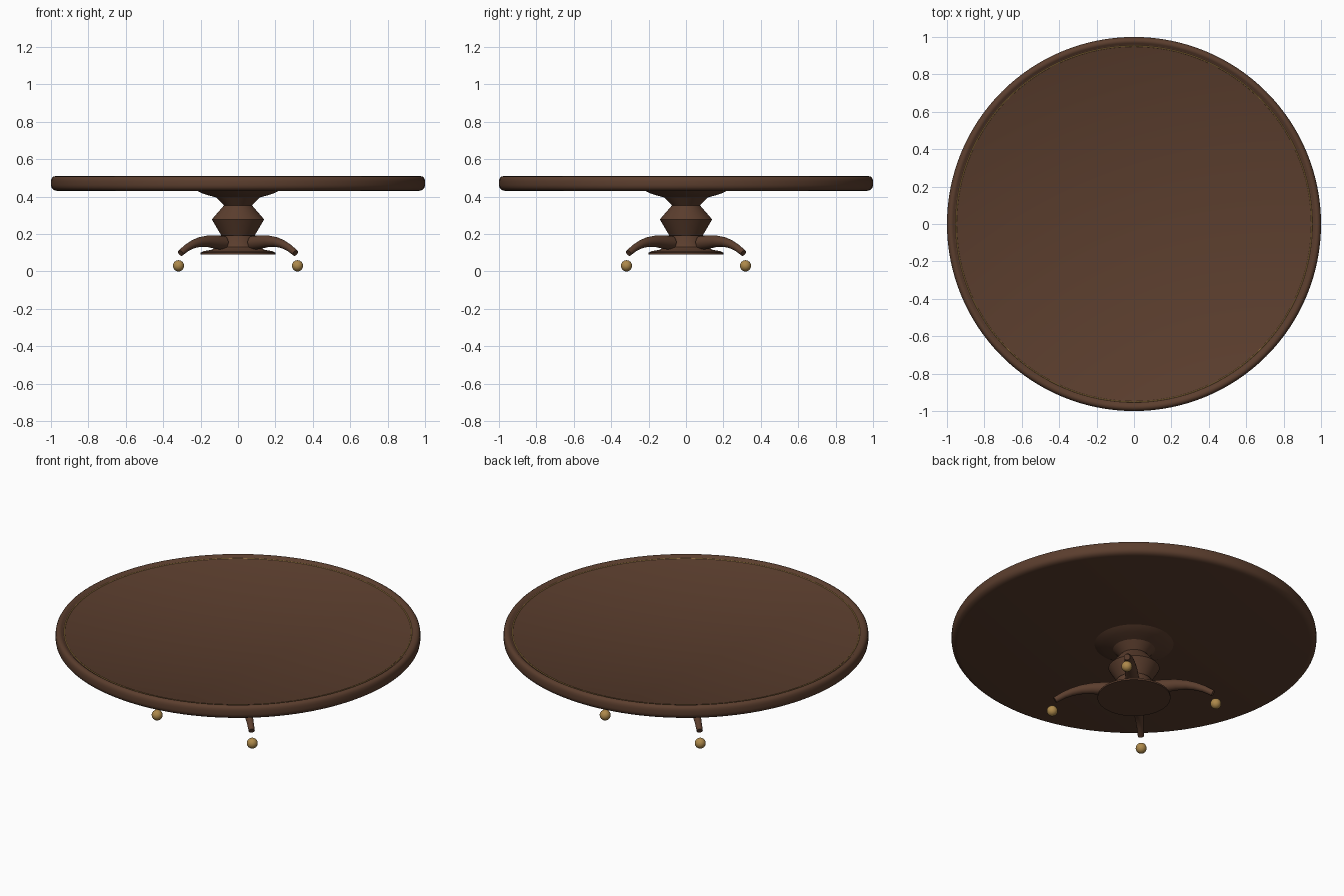
import bpy, math
from mathutils import Vector

if "Cube" in bpy.data.objects:
    bpy.data.objects.remove(bpy.data.objects["Cube"])


def material(name, rgb):
    m = bpy.data.materials.new(name)
    m.diffuse_color = (*rgb, 1)
    m.use_nodes = True
    m.node_tree.nodes["Principled BSDF"].inputs["Base Color"].default_value = m.diffuse_color
    return m


wood = material("dark_wood", (0.105, 0.048, 0.027))
gold = material("brass", (0.42, 0.25, 0.07))


def finish(ob, mat, angle=30):
    ob.data.materials.append(mat)
    bpy.ops.object.select_all(action='DESELECT')
    ob.select_set(True)
    bpy.context.view_layer.objects.active = ob
    bpy.ops.object.shade_smooth_by_angle(angle=math.radians(angle))


def skin(name, rings, mat, angle=30):
    """Join rings of points into a closed tube with capped ends."""
    n = len(rings[0])
    verts = [p for ring in rings for p in ring]
    faces = [(i * n + j, i * n + (j + 1) % n, (i + 1) * n + (j + 1) % n, (i + 1) * n + j)
             for i in range(len(rings) - 1) for j in range(n)]
    faces += [tuple(reversed(range(n))), tuple(range(len(verts) - n, len(verts)))]
    me = bpy.data.meshes.new(name)
    me.from_pydata(verts, [], faces)
    ob = bpy.data.objects.new(name, me)
    bpy.context.collection.objects.link(ob)
    finish(ob, mat, angle)
    return ob


def lathe(name, profile, n, mat):
    rings = [[(r * math.cos(2 * math.pi * j / n), r * math.sin(2 * math.pi * j / n), z)
              for j in range(n)] for r, z in profile]
    return skin(name, rings, mat)


# Round top with a bullnose edge and a slightly raised rim
lathe("table_top", [(0.965, 0.430), (0.980, 0.433), (0.991, 0.440), (0.998, 0.450),
                    (1.0, 0.462), (1.0, 0.482), (0.998, 0.494), (0.993, 0.503),
                    (0.985, 0.508), (0.976, 0.509), (0.968, 0.506), (0.961, 0.500),
                    (0.955, 0.497)], 128, wood)

# Thin brass inlay around the playing surface
bpy.ops.mesh.primitive_torus_add(major_radius=0.951, minor_radius=0.003, major_segments=128,
                                 minor_segments=8, location=(0, 0, 0.497))
bpy.context.object.name = "brass_inlay"
finish(bpy.context.object, gold)

# Turned pedestal: mounting plate, waist, belly
lathe("pedestal", [(0.085, 0.185), (0.14, 0.278), (0.075, 0.353), (0.115, 0.395),
                   (0.14, 0.402), (0.17, 0.410), (0.20, 0.421), (0.22, 0.432)], 48, wood)

# Base block with flange
lathe("base", [(0.20, 0.090), (0.20, 0.100), (0.185, 0.108), (0.14, 0.116),
               (0.115, 0.130), (0.105, 0.150), (0.098, 0.192)], 48, wood)

# Four arched legs on the diagonals, each above a brass ball foot
ctrl = [(0.11, 0.152, 0.037), (0.17, 0.157, 0.036), (0.23, 0.161, 0.031),
        (0.29, 0.157, 0.026), (0.34, 0.145, 0.022), (0.385, 0.127, 0.019),
        (0.435, 0.098, 0.017)]
for k in range(4):
    a = math.pi / 4 + k * math.pi / 2
    out = Vector((math.cos(a), math.sin(a), 0))
    side = Vector((-math.sin(a), math.cos(a), 0))
    up = Vector((0, 0, 1))
    rings = []
    for i, (d, z, r) in enumerate(ctrl):
        p, q = ctrl[max(i - 1, 0)], ctrl[min(i + 1, len(ctrl) - 1)]
        t = (out * (q[0] - p[0]) + up * (q[1] - p[1])).normalized()
        nrm = t.cross(side)
        rings.append([out * d + up * z + r * (math.cos(u) * side - math.sin(u) * nrm)
                      for u in (2 * math.pi * j / 20 for j in range(20))])
    skin(f"leg_{k + 1}", rings, wood, 40)

    bpy.ops.mesh.primitive_uv_sphere_add(segments=24, ring_count=14, radius=0.03,
                                         location=out * 0.45 + up * 0.03)
    bpy.context.object.name = f"ball_foot_{k + 1}"
    finish(bpy.context.object, gold)
